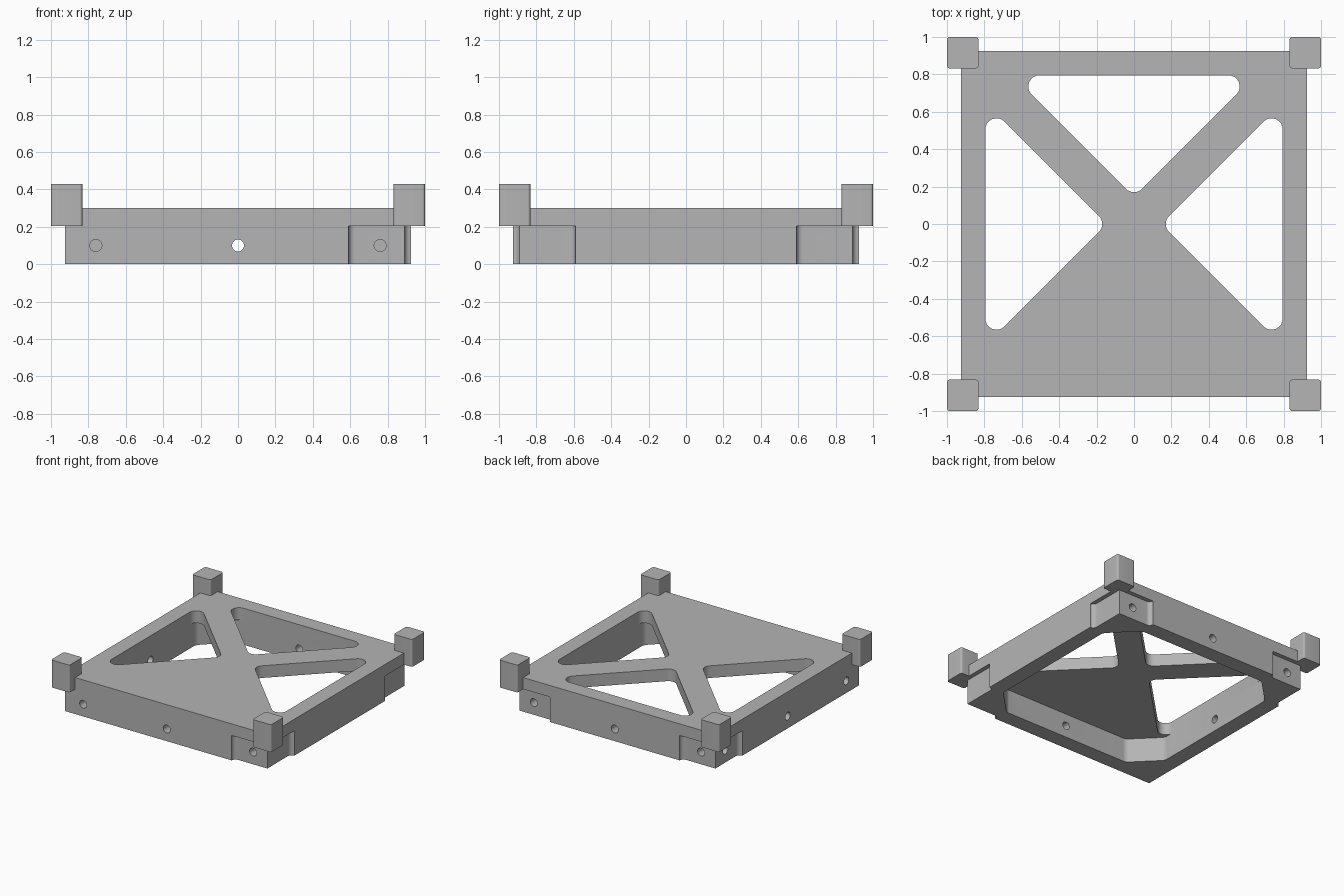
import bpy, bmesh, math
from mathutils import Vector, Matrix

if "Cube" in bpy.data.objects:
    bpy.data.objects.remove(bpy.data.objects["Cube"], do_unlink=True)

grey = bpy.data.materials.new("plain grey")
grey.use_nodes = True
grey.diffuse_color = (0.46, 0.46, 0.46, 1)
grey.node_tree.nodes["Principled BSDF"].inputs["Base Color"].default_value = (0.46, 0.46, 0.46, 1)

OUT, IN, FLOOR = 0.925, 0.795, 0.89      # outer wall, inner wall, corner recess
TOP, PLATE = 0.30, 0.20                  # frame top, underside of the cross
STEP = 0.205                             # recess ceiling and post underside


def rounded(points, segments=8):
    """Polygon of (x, y, radius) corners with each corner turned into an arc."""
    result = []
    for i, (x, y, r) in enumerate(points):
        p = Vector((x, y))
        if not r:
            result.append(p)
            continue
        a = (Vector(points[i - 1][:2]) - p).normalized()
        b = (Vector(points[(i + 1) % len(points)][:2]) - p).normalized()
        half = a.angle(b) / 2
        centre = p + (a + b).normalized() * (r / math.sin(half))
        start = p + a * (r / math.tan(half)) - centre
        sweep = start.angle_signed(p + b * (r / math.tan(half)) - centre)
        for k in range(segments + 1):
            result.append(centre + Matrix.Rotation(-sweep * k / segments, 2) @ start)
    return result


def finish(bm, name):
    bmesh.ops.recalc_face_normals(bm, faces=bm.faces)
    mesh = bpy.data.meshes.new(name)
    bm.to_mesh(mesh)
    bm.free()
    mesh.materials.append(grey)
    obj = bpy.data.objects.new(name, mesh)
    bpy.context.collection.objects.link(obj)
    return obj


def prism(name, points, z0, z1, turn=0):
    """Rounded polygon extruded upwards, turned by quarter turns about z."""
    bm = bmesh.new()
    face = bm.faces.new([bm.verts.new((p.x, p.y, z0)) for p in rounded(points)])
    extruded = bmesh.ops.extrude_face_region(bm, geom=[face])["geom"]
    bmesh.ops.translate(bm, vec=(0, 0, z1 - z0),
                        verts=[g for g in extruded if isinstance(g, bmesh.types.BMVert)])
    bm.transform(Matrix.Rotation(turn * math.pi / 2, 4, "Z"))
    return finish(bm, name)


def drill(start, end, radius=0.032):
    """Cylindrical cutter between two points."""
    a, b = Vector(start), Vector(end)
    bm = bmesh.new()
    bmesh.ops.create_cone(bm, cap_ends=True, segments=32, radius1=radius,
                          radius2=radius, depth=(b - a).length)
    turn = (b - a).to_track_quat("Z", "Y").to_matrix().to_4x4()
    bm.transform(Matrix.Translation((a + b) / 2) @ turn)
    return finish(bm, "drill")


def combine(target, tool, operation="DIFFERENCE"):
    bpy.context.view_layer.objects.active = target
    mod = target.modifiers.new("combine", "BOOLEAN")
    mod.operation, mod.solver, mod.object = operation, "EXACT", tool
    bpy.ops.object.modifier_apply(modifier=mod.name)
    bpy.data.objects.remove(tool, do_unlink=True)


def square(x0, x1, r):
    return [(x0, x0, r), (x1, x0, r), (x1, x1, r), (x0, x1, r)]


# Square frame with the hollow underside, its corners closed by gussets
frame = prism("cross_braced_frame", square(-OUT, OUT, 0), 0, TOP)
g = 0.585
hollow = [(IN, -g, 0.06), (IN, g, 0.06), (g, IN, 0.06), (-g, IN, 0.06),
          (-IN, g, 0.06), (-IN, -g, 0.06), (-g, -IN, 0.06), (g, -IN, 0.06)]
combine(frame, prism("hollow", hollow, -0.1, PLATE))

# Triangular openings that leave the diagonal cross, and the corner recesses
tip = 0.145
window = [(0, tip, 0.06), (IN - tip, IN, 0.06), (tip - IN, IN, 0.06)]
recess = [(0.59, 1.1, 0), (0.59, FLOOR, 0.034), (FLOOR, FLOOR, 0),
          (FLOOR, 0.59, 0.034), (1.1, 0.59, 0), (1.1, 1.1, 0)]
for q in range(4):
    combine(frame, prism("window", window, PLATE - 0.1, TOP + 0.1, q))
    combine(frame, prism("recess", recess, -0.1, STEP, q))

# Corner posts
for q in range(4):
    combine(frame, prism("post", square(0.832, 1.0, 0.015), STEP, 0.43, q), "UNION")

# Screw holes: posts, cross arms, frame underside and corner recesses
for sx in (-1, 1):
    for sy in (-1, 1):
        def at(x, y, z):
            return (sx * x, sy * y, z)
        combine(frame, drill(at(0.915, 0.915, 0.1), at(0.915, 0.915, 0.5)))
        combine(frame, drill(at(0.4, 0.4, 0.1), at(0.4, 0.4, 0.4), 0.035))
        combine(frame, drill(at(0.76, 0.76, -0.1), at(0.76, 0.76, 0.06)))
        combine(frame, drill(at(0.76, 1.0, 0.1), at(0.76, 0.8, 0.1)))
        combine(frame, drill(at(1.0, 0.76, 0.1), at(0.8, 0.76, 0.1)))

# Holes through the middle of each wall
for s in (-1, 1):
    combine(frame, drill((0, s * 0.7, 0.1), (0, s * 1.1, 0.1)))
    combine(frame, drill((s * 0.7, 0, 0.1), (s * 1.1, 0, 0.1)))

bpy.ops.object.select_all(action="DESELECT")
frame.select_set(True)
bpy.context.view_layer.objects.active = frame
bpy.ops.object.shade_smooth_by_angle(angle=math.radians(30))
